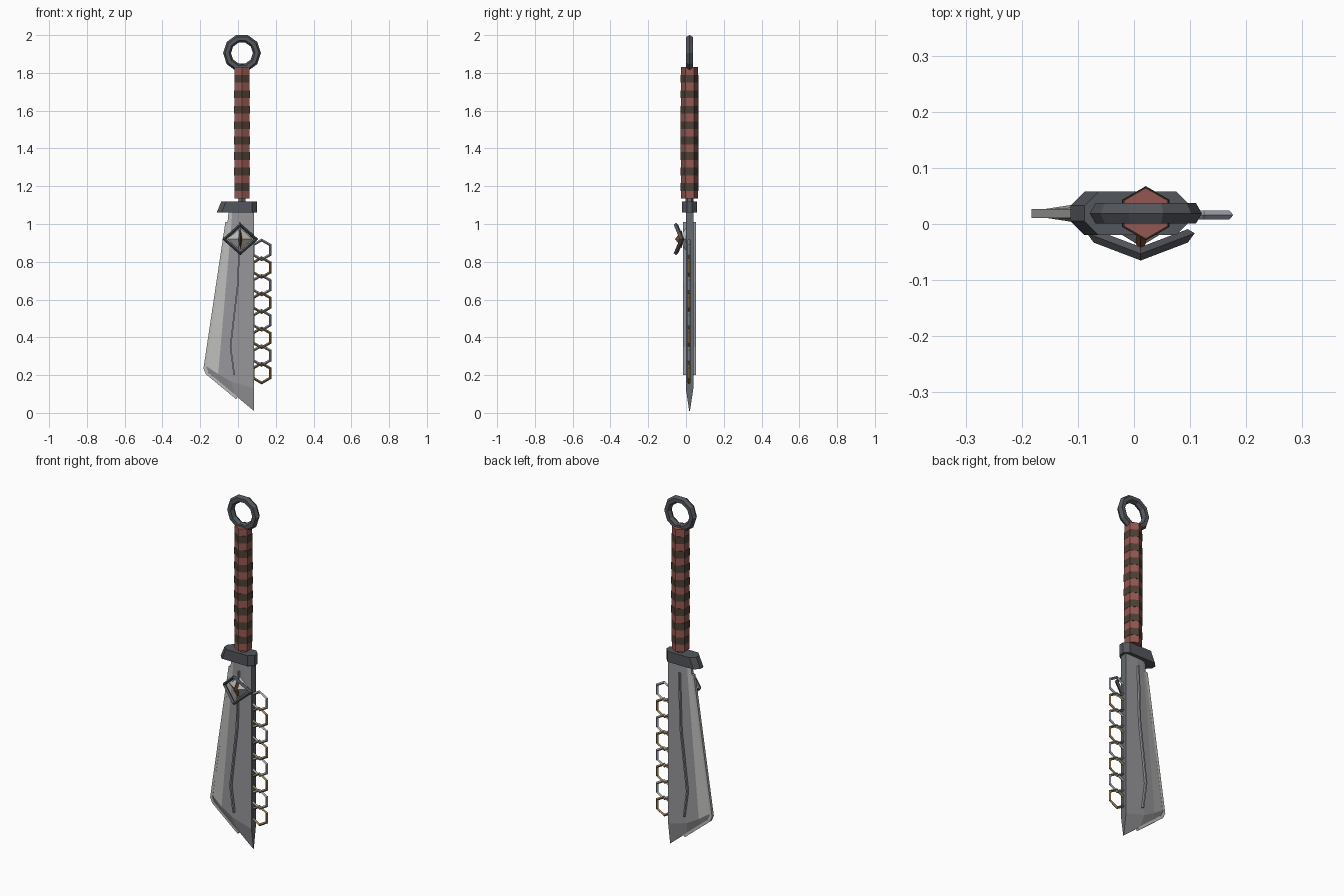
import bpy, bmesh, math
from mathutils import Vector

if "Cube" in bpy.data.objects:
    bpy.data.objects.remove(bpy.data.objects["Cube"])

YC = 0.019   # centre plane of the blade
CX = 0.021   # axis of the handle


def mat(name, r, g, b):
    m = bpy.data.materials.new(name)
    m.diffuse_color = (r, g, b, 1)
    m.use_nodes = True
    m.node_tree.nodes["Principled BSDF"].inputs["Base Color"].default_value = m.diffuse_color
    return m


STEEL = mat("blade steel", 0.31, 0.31, 0.33)
LIGHT = mat("polished edge", 0.50, 0.50, 0.49)
DARK = mat("dark iron", 0.085, 0.092, 0.105)
SPINE = mat("spine steel", 0.13, 0.14, 0.155)
RED = mat("red wrap", 0.30, 0.095, 0.08)
BROWN = mat("brown wrap", 0.075, 0.05, 0.035)
GOLD = mat("old gold", 0.32, 0.21, 0.08)
SILVER = mat("silver", 0.36, 0.38, 0.43)
GEM = mat("amber gem", 0.16, 0.06, 0.025)


def finish(name, bm, *mats):
    bmesh.ops.recalc_face_normals(bm, faces=bm.faces)
    me = bpy.data.meshes.new(name)
    bm.to_mesh(me)
    bm.free()
    for m in mats:
        me.materials.append(m)
    ob = bpy.data.objects.new(name, me)
    bpy.context.collection.objects.link(ob)
    return ob


def loft(bm, loops, close=False, mi=0):
    """Skin vertex loops; cap the ends unless closed."""
    vs = [[bm.verts.new(p) for p in lp] for lp in loops]
    n = len(vs[0])
    for k in range(len(vs) if close else len(vs) - 1):
        a, b = vs[k], vs[(k + 1) % len(vs)]
        for i in range(n):
            j = (i + 1) % n
            bm.faces.new((a[i], a[j], b[j], b[i])).material_index = mi
    if not close:
        for lp in (vs[0], vs[-1]):
            bm.faces.new(lp).material_index = mi


def ring(name, cx, cy, cz, R, seg, rot, r, sec, m, sz=1, bend=0):
    """Faceted ring in the xz plane; bend folds its sides back in y."""
    bm = bmesh.new()
    loops = []
    for k in range(seg):
        a = rot + 2 * math.pi * k / seg
        lp = []
        for i in range(sec):
            b = 2 * math.pi * i / sec
            d = R + r * math.cos(b)
            x = d * math.cos(a)
            lp.append((cx + x, cy + r * math.sin(b) + bend * abs(x),
                       cz + sz * d * math.sin(a)))
        loops.append(lp)
    loft(bm, loops, close=True)
    return finish(name, bm, m)


def plate(name, pts, y0, y1, m):
    """Flat xz outline extruded along y."""
    bm = bmesh.new()
    loft(bm, [[(x, y, z) for x, z in pts] for y in (y0, y1)])
    return finish(name, bm, m)


def hexagon(r, z):
    return [(CX + r * math.sin(math.pi * i / 3), YC + r * math.cos(math.pi * i / 3), z)
            for i in range(6)]


# blade: columns from spine to edge, rows from guard to tip (x, z, half thickness)
grid = [
    [(.085, 1.07, .02), (.01, 1.07, .02), (-.03, 1.07, .016), (-.05, 1.07, .008)],
    [(.085, 1.00, .02), (.007, 1.00, .02), (-.035, 1.00, .016), (-.056, 1.00, .007)],
    [(.085, .13, .02), (-.035, .165, .02), (-.105, .205, .016), (-.17, .25, .006)],
    [(.085, .01, .002), (-.02, .097, .003), (-.11, .172, .003), (-.172, .23, .003)],
]
bm = bmesh.new()
sides = [[[bm.verts.new((x, YC + s * t, z)) for x, z, t in row] for row in grid]
         for s in (-1, 1)]
for g in sides:
    for r in range(3):
        for c in range(3):
            f = bm.faces.new((g[r][c], g[r][c + 1], g[r + 1][c + 1], g[r + 1][c]))
            f.material_index = 1 if c == 2 and r < 2 else 0
rim = ([(0, c) for c in range(4)] + [(r, 3) for r in (1, 2, 3)]
       + [(3, c) for c in (2, 1, 0)] + [(2, 0), (1, 0)])
for k, (r, c) in enumerate(rim):
    r2, c2 = rim[(k + 1) % len(rim)]
    f = bm.faces.new((sides[0][r][c], sides[0][r2][c2], sides[1][r2][c2], sides[1][r][c]))
    f.material_index = 2 if c == c2 == 0 else 0
finish("blade", bm, STEEL, LIGHT, SPINE)

# cutting edge strip
plate("cutting_edge", [(-.067, 1.01), (-.183, .235), (-.17, .205), (-.01, .073),
                       (-.003, .086), (-.155, .212), (-.168, .24), (-.052, 1.01)],
      YC - .008, YC + .008, LIGHT)

# thin raised line on both blade faces
line = [(.01, 1.01), (.0, .69), (-.04, .35), (-.02, .2)]
outline = [(x - .004, z) for x, z in line] + [(x + .004, z) for x, z in reversed(line)]
plate("blade_line", outline, YC - .035, YC + .033, STEEL)

# guard: chamfered block, left end slanting outward below
bm = bmesh.new()
loops = []
for z, left in ((1.06, -.113), (1.12, -.088)):
    c, h = .025, .039
    loops.append([(left, YC - h + c, z), (left + c, YC - h, z), (.10 - c, YC - h, z),
                  (.10, YC - h + c, z), (.10, YC + h - c, z), (.10 - c, YC + h, z),
                  (left + c, YC + h, z), (left, YC + h - c, z)])
loft(bm, loops)
finish("guard", bm, DARK)

# tang, showing just below and above the grip
bm = bmesh.new()
loft(bm, [hexagon(.022, 1.1), hexagon(.018, 1.845)])
finish("tang", bm, SPINE)

# grip: alternating wrapped bands
bm = bmesh.new()
N, z0, z1 = 17, 1.135, 1.83
h = (z1 - z0) / N
for i in range(N):
    swell = .002 * math.sin(math.pi * (i + .5) / N)
    rad = (.0465 if i % 2 else .045) + swell
    loft(bm, [hexagon(rad, z0 + i * h), hexagon(rad, z0 + (i + 1) * h)], mi=i % 2)
finish("grip", bm, RED, BROWN)

# pommel ring
ring("pommel_ring", CX, YC, 1.905, .079, 10, 0, .021, 6, DARK)

# rings along the spine
for i in range(8):
    ring(f"spine_ring_{i + 1}", .125, .016, .863 - i * .0932, .052, 6, math.pi / 6,
         .008, 4, GOLD if i % 2 else SILVER)

# emblem: folded diamond frame, backing and gem
EX, EZ = .012, .92
ring("emblem_frame", EX, -.053, EZ, .084, 4, 0, .012, 4, DARK, sz=.89, bend=.38)


def stud(name, hx, hz, yb, yf, m):
    bm = bmesh.new()
    base = [bm.verts.new((EX + x, yb, EZ + z)) for x, z in
            ((hx, 0), (0, hz), (-hx, 0), (0, -hz))]
    tip = bm.verts.new((EX, yf, EZ))
    bm.faces.new(base)
    for i in range(4):
        bm.faces.new((base[i], base[(i + 1) % 4], tip))
    finish(name, bm, m)


stud("emblem_backing", .065, .06, .0, -.04, LIGHT)
stud("emblem_gem", .014, .05, -.02, -.058, GEM)
